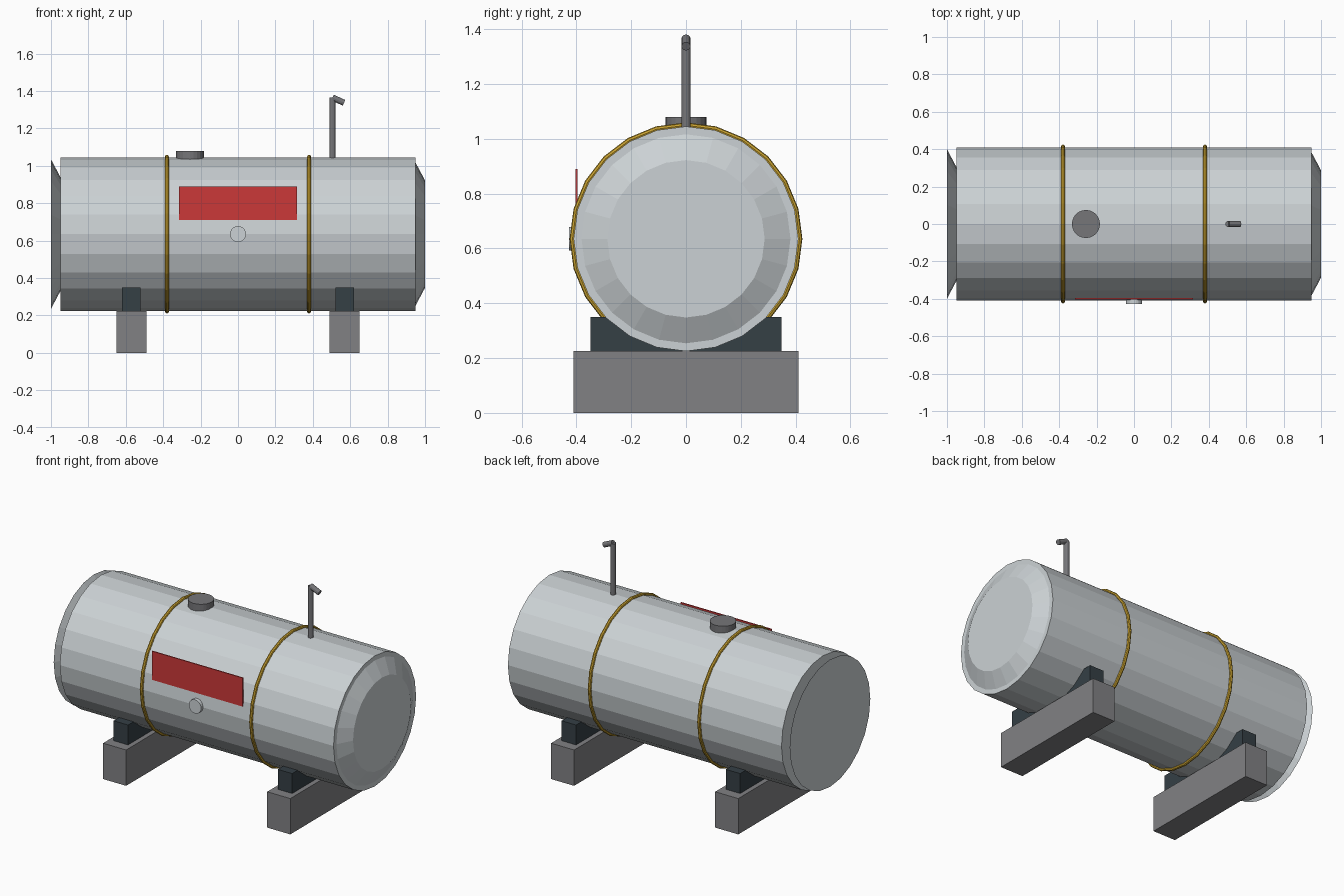
import bpy
import math
from mathutils import Vector

if "Cube" in bpy.data.objects:
    bpy.data.objects.remove(bpy.data.objects["Cube"], do_unlink=True)


def material(name, rgb):
    mat = bpy.data.materials.new(name)
    mat.use_nodes = True
    colour = (*rgb, 1.0)
    mat.diffuse_color = colour
    mat.node_tree.nodes["Principled BSDF"].inputs["Base Color"].default_value = colour
    return mat


STEEL = material("light_steel", (0.60, 0.64, 0.66))
RED = material("sign_red", (0.60, 0.04, 0.04))
GOLD = material("strap_gold", (0.60, 0.37, 0.03))
SLATE = material("dark_slate", (0.035, 0.05, 0.06))
CONCRETE = material("concrete_grey", (0.22, 0.22, 0.23))
METAL = material("fitting_grey", (0.18, 0.18, 0.19))

AXIS_Z = 0.635   # height of the tank's centre line
RADIUS = 0.41
SIDES = 24


def finish(name, mat):
    obj = bpy.context.object
    obj.name = obj.data.name = name
    obj.data.materials.append(mat)
    return obj


def box(name, centre, size, mat):
    bpy.ops.mesh.primitive_cube_add(size=1, location=centre)
    obj = finish(name, mat)
    obj.scale = size
    return obj


def rod(name, start, end, r1, r2, sides, mat):
    """Cylinder or truncated cone between two points."""
    start, end = Vector(start), Vector(end)
    span = end - start
    bpy.ops.mesh.primitive_cone_add(vertices=sides, radius1=r1, radius2=r2,
                                    depth=span.length, location=(start + end) / 2)
    obj = finish(name, mat)
    obj.rotation_euler = span.to_track_quat("Z", "Y").to_euler()
    return obj


# Tank body and end caps, both tapering towards the model's left
rod("tank_body", (-0.95, 0, AXIS_Z), (0.95, 0, AXIS_Z), RADIUS, RADIUS, SIDES, STEEL)
for name, x in (("right_end_cap", -1.0), ("left_end_cap", 0.94)):
    rod(name, (x, 0, AXIS_Z), (x + 0.06, 0, AXIS_Z), 0.40, 0.287, SIDES, STEEL)

# Straps, saddles and footings on each side
for side, sign in (("right", -1), ("left", 1)):
    bpy.ops.mesh.primitive_torus_add(
        major_segments=SIDES, minor_segments=8, major_radius=0.414, minor_radius=0.0105,
        location=(sign * 0.38, 0, AXIS_Z), rotation=(0, math.pi / 2, 0))
    finish(side + "_strap", GOLD)
    box(side + "_saddle", (sign * 0.57, 0, 0.285), (0.10, 0.696, 0.13), SLATE)
    box(side + "_footing", (sign * 0.57, 0, 0.1125), (0.16, 0.82, 0.225), CONCRETE)

# Sign plate and gauge on the front
box("sign_plate", (0, -0.40, 0.80), (0.63, 0.007, 0.18), RED)
rod("gauge", (0, -0.39, AXIS_Z), (0, -0.427, AXIS_Z), 0.043, 0.043, SIDES, STEEL)

# Filler cap and vent pipe on top
rod("filler_cap", (-0.257, 0, 1.03), (-0.257, 0, 1.08), 0.075, 0.075, SIDES, METAL)
rod("vent_pipe", (0.505, 0, 1.02), (0.505, 0, 1.365), 0.0165, 0.0165, 12, METAL)
rod("vent_spout", (0.505, 0, 1.365), (0.567, 0, 1.337), 0.0165, 0.0165, 12, METAL)
